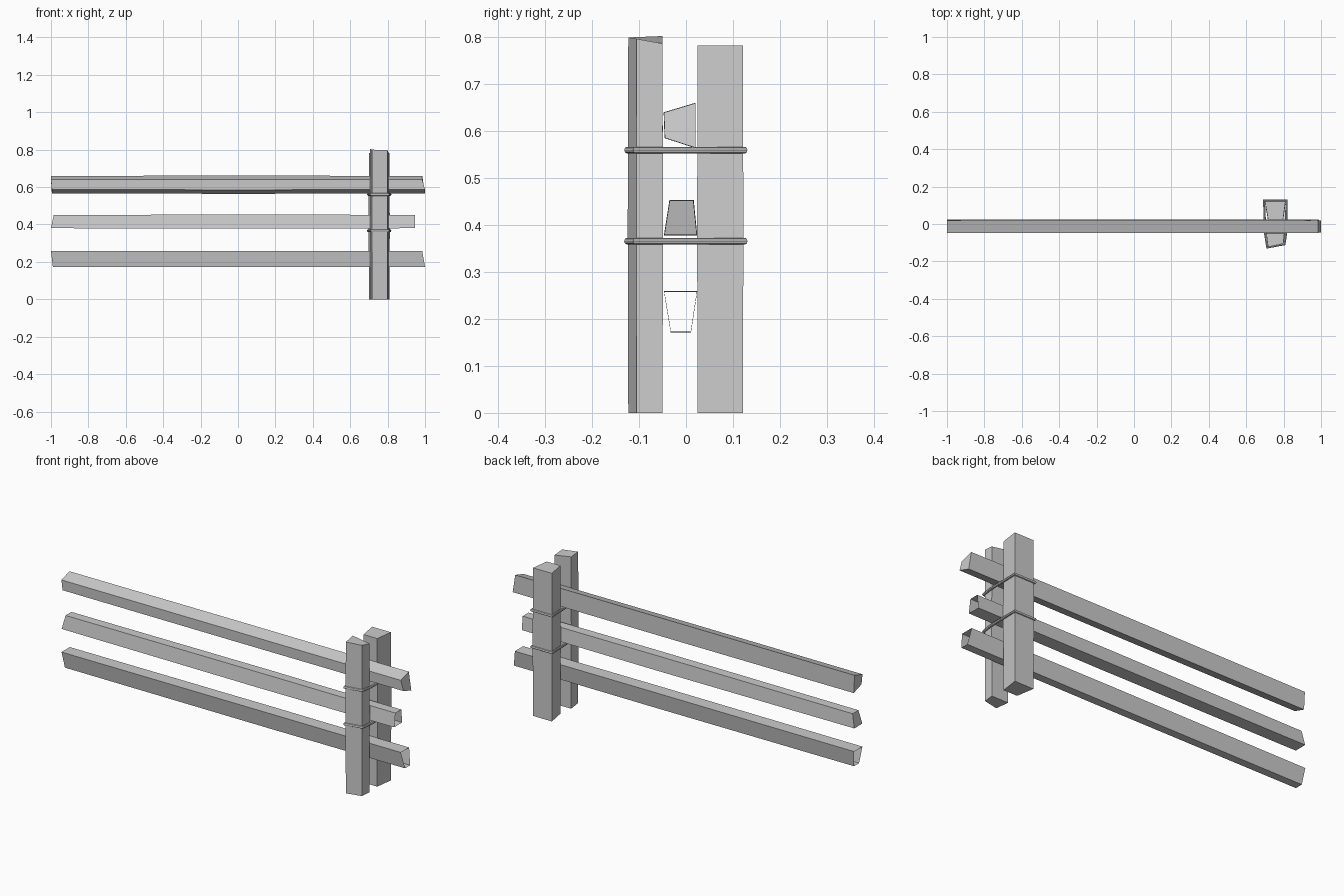
import bpy, bmesh
from mathutils import Vector

cube = bpy.data.objects.get("Cube")
if cube:
    bpy.data.objects.remove(cube, do_unlink=True)

# One weathered grey for everything
grey = bpy.data.materials.new("weathered grey")
grey.use_nodes = True
colour = (0.6, 0.6, 0.6, 1)
grey.diffuse_color = colour
grey.node_tree.nodes["Principled BSDF"].inputs["Base Color"].default_value = colour


def finish(name, bm):
    mesh = bpy.data.meshes.new(name)
    bm.to_mesh(mesh)
    bm.free()
    mesh.materials.append(grey)
    obj = bpy.data.objects.new(name, mesh)
    bpy.context.collection.objects.link(obj)
    return obj


def beam(name, start, end, bulge=1.0, middle=0.5, open_start=False, open_end=False):
    """Four-sided timber lofted through start, a slightly swollen middle, and end."""
    start, end = [Vector(p) for p in start], [Vector(p) for p in end]
    mid = [a.lerp(b, middle) for a, b in zip(start, end)]
    centre = sum(mid, Vector()) / len(mid)
    mid = [centre + (p - centre) * bulge for p in mid]
    bm = bmesh.new()
    rings = [[bm.verts.new(p) for p in ring] for ring in (start, mid, end)]
    caps = [bm.faces.new(rings[0]), bm.faces.new(rings[-1])]
    for a, b in zip(rings, rings[1:]):
        for i in range(4):
            j = (i + 1) % 4
            bm.faces.new((a[i], a[j], b[j], b[i]))
    bmesh.ops.recalc_face_normals(bm, faces=bm.faces)
    hollow = [c for c, is_open in zip(caps, (open_start, open_end)) if is_open]
    bmesh.ops.delete(bm, geom=hollow, context='FACES_ONLY')
    return finish(name, bm)


def rail(name, section, x_start, x_end, **options):
    """Section points run front top, back top, back bottom, front bottom;
    the x pairs are for the top and bottom edges."""
    def ring(xs):
        return [(xs[0] if i < 2 else xs[1], y, z) for i, (y, z) in enumerate(section)]
    return beam(name, ring(x_start), ring(x_end), **options)


# Rails
rail("top_rail", [(-0.047, 0.64), (0.02, 0.66), (0.02, 0.565), (-0.045, 0.586)],
     (-1.0, -0.995), (0.985, 1.0), bulge=1.02)
rail("middle_rail", [(-0.034, 0.451), (0.015, 0.451), (0.022, 0.38), (-0.045, 0.38)],
     (-0.985, -1.0), (0.945, 0.945), bulge=1.06, middle=0.6, open_end=True)
rail("bottom_rail", [(-0.046, 0.258), (0.023, 0.258), (0.01, 0.173), (-0.032, 0.173)],
     (-1.0, -0.99), (0.985, 1.0), bulge=1.03, middle=0.6, open_start=True, open_end=True)


def post(name, plan, tops):
    return beam(name, [(x, y, 0) for x, y in plan],
                [(x, y, z) for (x, y), z in zip(plan, tops)], bulge=1.03)


# Posts: plan runs front -x, front +x, back +x, back -x
post("front_post", [(0.717, -0.123), (0.798, -0.105), (0.804, -0.05), (0.707, -0.05)],
     (0.8, 0.797, 0.787, 0.803))
post("back_post", [(0.717, 0.025), (0.797, 0.025), (0.81, 0.121), (0.7, 0.121)],
     (0.783, 0.783, 0.783, 0.783))


# Rope loops binding the two posts
def rope(name, z):
    curve = bpy.data.curves.new(name, 'CURVE')
    curve.dimensions = '3D'
    curve.bevel_depth = 0.007
    curve.bevel_resolution = 2
    spline = curve.splines.new('POLY')
    path = [(0.712, -0.126), (0.804, -0.108), (0.812, -0.05),
            (0.815, 0.126), (0.695, 0.126), (0.702, -0.05)]
    spline.points.add(len(path) - 1)
    for point, (x, y) in zip(spline.points, path):
        point.co = (x, y, z, 1)
    spline.use_cyclic_u = True
    temp = bpy.data.objects.new(name + " path", curve)
    bpy.context.collection.objects.link(temp)
    bm = bmesh.new()
    mesh = bpy.data.meshes.new_from_object(temp.evaluated_get(bpy.context.evaluated_depsgraph_get()))
    bm.from_mesh(mesh)
    bpy.data.objects.remove(temp, do_unlink=True)
    bpy.data.meshes.remove(mesh)
    obj = finish(name, bm)
    bpy.ops.object.select_all(action='DESELECT')
    obj.select_set(True)
    bpy.context.view_layer.objects.active = obj
    bpy.ops.object.shade_smooth_by_angle()


rope("upper_rope", 0.56)
rope("lower_rope", 0.366)
